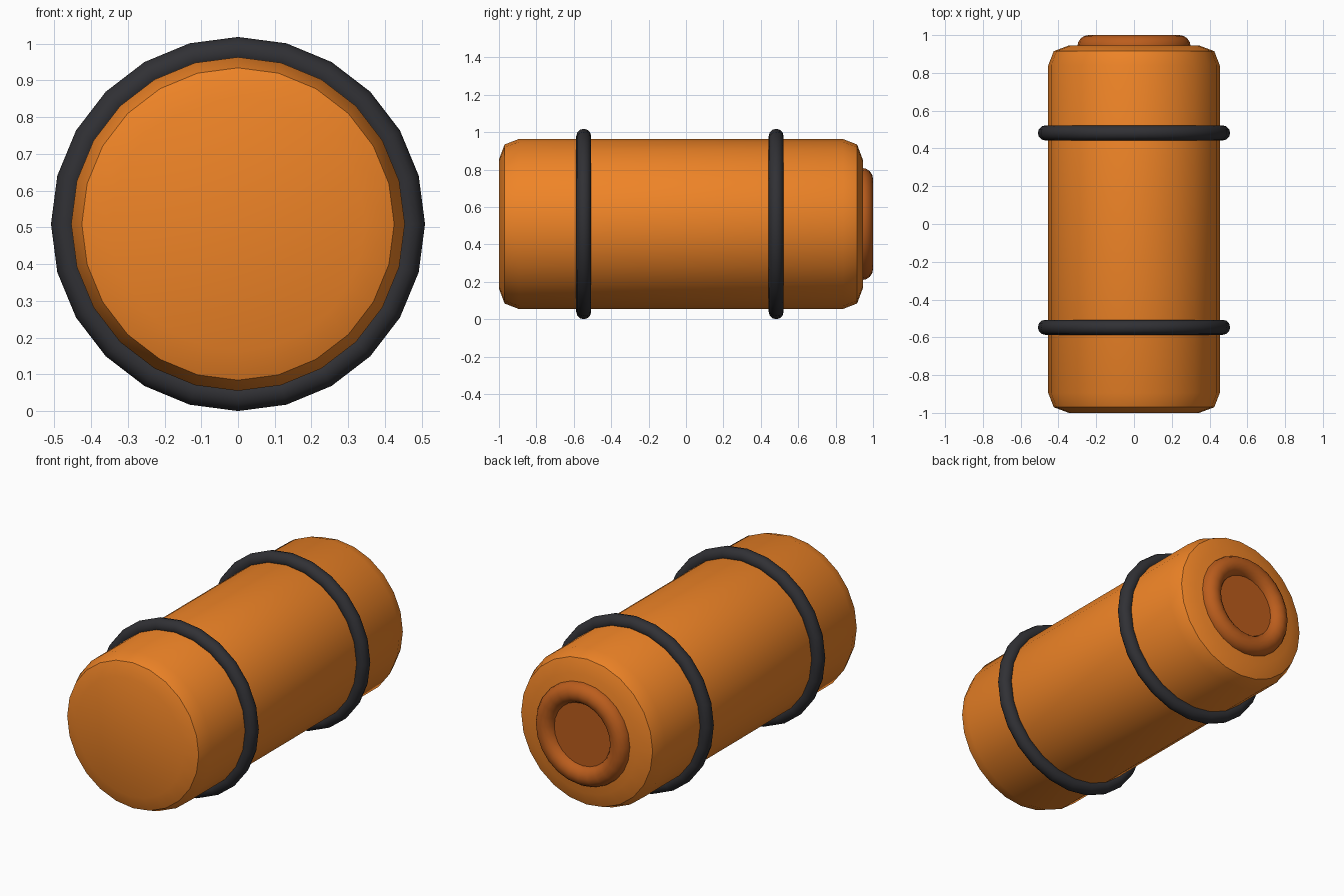
import bpy, bmesh
from math import sin, cos, pi, radians

if "Cube" in bpy.data.objects:
    bpy.data.objects.remove(bpy.data.objects["Cube"])

CZ = 0.509   # height of the barrel axis
SEG = 24


def material(name, rgb):
    m = bpy.data.materials.new(name)
    m.diffuse_color = (*rgb, 1)
    m.use_nodes = True
    m.node_tree.nodes["Principled BSDF"].inputs["Base Color"].default_value = m.diffuse_color
    return m


orange = material("orange", (0.86, 0.23, 0.02))
rubber = material("dark_rubber", (0.03, 0.03, 0.035))
rust = material("rust_orange", (0.5, 0.11, 0.012))


def lathe(name, profile, mat, closed=False):
    """Revolve (y, radius) points around the barrel axis."""
    bm = bmesh.new()
    rows = [[bm.verts.new((r * sin(2 * pi * i / SEG), y, r * cos(2 * pi * i / SEG)))
             for i in range(SEG)] for y, r in profile]
    pairs = list(zip(rows, rows[1:]))
    if closed:
        pairs.append((rows[-1], rows[0]))
    for a, b in pairs:
        for i in range(SEG):
            j = (i + 1) % SEG
            bm.faces.new((a[i], a[j], b[j], b[i]))
    if not closed:
        bm.faces.new(rows[0])
        bm.faces.new(rows[-1])
    bmesh.ops.recalc_face_normals(bm, faces=bm.faces)
    me = bpy.data.meshes.new(name)
    bm.to_mesh(me)
    bm.free()
    me.materials.append(mat)
    ob = bpy.data.objects.new(name, me)
    ob.location.z = CZ
    bpy.context.collection.objects.link(ob)
    bpy.ops.object.select_all(action='DESELECT')
    ob.select_set(True)
    bpy.context.view_layer.objects.active = ob
    bpy.ops.object.shade_smooth_by_angle(angle=radians(31))
    return ob


def ring(name, y, major, minor, mat, n=12):
    circle = [(y + minor * sin(2 * pi * k / n), major + minor * cos(2 * pi * k / n))
              for k in range(n)]
    return lathe(name, circle, mat, closed=True)


# Barrel with two-step bevelled ends
lathe("barrel_body", [(-1, 0.345), (-0.97, 0.425), (-0.895, 0.454),
                      (0.84, 0.454), (0.915, 0.425), (0.945, 0.345)], orange)

# Dark hoops around the barrel
ring("front_hoop", -0.547, 0.469, 0.04, rubber)
ring("back_hoop", 0.482, 0.469, 0.04, rubber)

# Round rim and disc on the back end
ring("back_rim", 0.94, 0.24, 0.06, rust, 16)
lathe("back_disc", [(0.93, 0.2), (0.955, 0.2)], rust)
